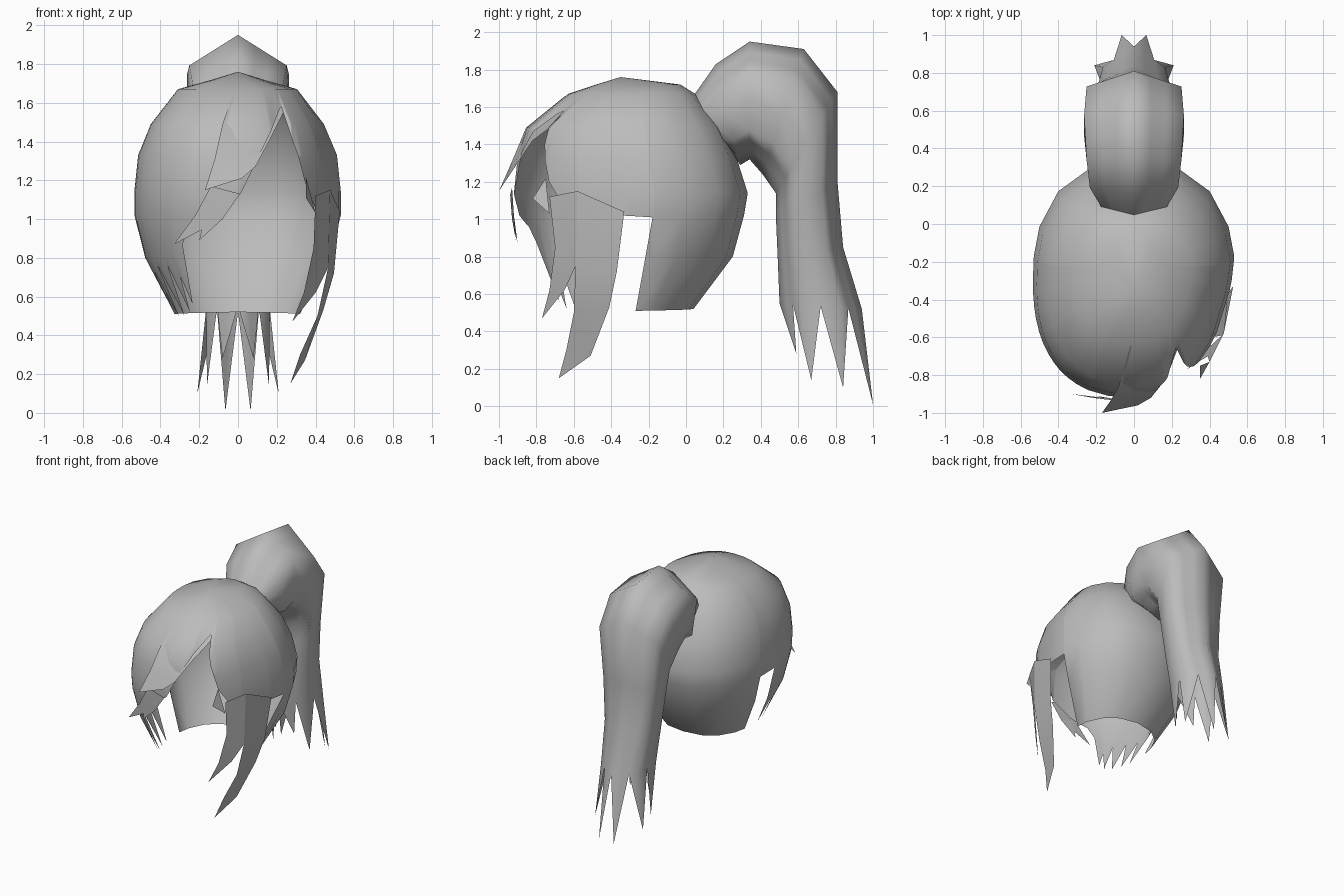
import bpy, bmesh, math

if "Cube" in bpy.data.objects:
    bpy.data.objects.remove(bpy.data.objects["Cube"])

mat = bpy.data.materials.new("hair_grey")
mat.diffuse_color = (0.5, 0.5, 0.5, 1)
mat.use_nodes = True
mat.node_tree.nodes["Principled BSDF"].inputs["Base Color"].default_value = mat.diffuse_color


def finish(name, bm):
    """Weld, shade smooth and link a mesh part."""
    bmesh.ops.remove_doubles(bm, verts=bm.verts, dist=0.0005)
    bmesh.ops.recalc_face_normals(bm, faces=bm.faces)
    me = bpy.data.meshes.new(name)
    bm.to_mesh(me)
    bm.free()
    me.materials.append(mat)
    for p in me.polygons:
        p.use_smooth = True
    ob = bpy.data.objects.new(name, me)
    bpy.context.collection.objects.link(ob)
    return ob


def lerp_table(table, t):
    """Piecewise linear lookup; the first column is the ascending key."""
    if t <= table[0][0]:
        return table[0][1:]
    for a, b in zip(table, table[1:]):
        if t <= b[0]:
            f = (t - a[0]) / (b[0] - a[0])
            return [p + (q - p) * f for p, q in zip(a[1:], b[1:])]
    return table[-1][1:]


# Cap cross-sections: height, half width, front y, back y
SECTIONS = [
    (0.45, 0.30, -0.70, -0.01), (0.52, 0.335, -0.73, 0.04), (0.80, 0.48, -0.85, 0.25),
    (1.02, 0.535, -0.90, 0.31), (1.14, 0.535, -0.92, 0.33), (1.33, 0.515, -0.90, 0.27),
    (1.49, 0.45, -0.85, 0.20), (1.67, 0.31, -0.63, 0.05), (1.72, 0.13, -0.48, -0.03),
    (1.76, 0.0, -0.35, -0.35)]

# Hairline: angle from the front (positive to the right), lower edge height
HAIRLINE = [
    (-180, 0.52), (-98.5, 0.51), (-98, 1.01), (-87, 1.02), (-85, 0.75), (-80, 0.5),
    (-75, 0.74), (-68, 0.5), (-62, 0.76), (-55, 0.5), (-49, 0.76), (-44, 0.52),
    (-40, 0.70), (-37, 0.56), (-31, 0.87), (-25, 0.96), (-11, 1.02), (1, 1.13),
    (14, 1.35), (25, 1.47), (36, 1.56), (40, 1.58), (42, 1.4), (49, 1.2), (60, 1.04),
    (68, 1.0), (87, 1.02), (98, 1.01), (98.5, 0.51), (180, 0.52)]


def cap_point(deg, z):
    hw, yf, yb = lerp_table(SECTIONS, z)
    s, c = math.sin(math.radians(deg)), math.cos(math.radians(deg))
    e = 2 / 2.4
    x = hw * math.copysign(abs(s) ** e, s)
    y = (yf + yb) / 2 - (yb - yf) / 2 * math.copysign(abs(c) ** e, c)
    if x > 0 and y < -0.2:  # the right front is combed inwards
        x *= 1 - 0.34 * (-0.2 - y)
    return (x, y, z)


# Scalp cap with the face opening, ear notches and jagged side locks
bm = bmesh.new()
angles = sorted({a for a, _ in HAIRLINE} | {i * 22.5 for i in range(-8, 9)})
grid = []
for a in angles:
    low = lerp_table(HAIRLINE, a)[0]
    grid.append([bm.verts.new(cap_point(a, max(s[0], low))) for s in SECTIONS])
for c0, c1 in zip(grid, grid[1:]):
    for i in range(len(SECTIONS) - 1):
        if (c0[i].co - c0[i + 1].co).length + (c1[i].co - c1[i + 1].co).length > 1e-5:
            bm.faces.new((c0[i], c1[i], c1[i + 1], c0[i + 1]))
finish("scalp_cap", bm)

# Ponytail rings: outer y, z, inner y, z, half width (six-cornered section)
RINGS = [
    (0.04, 1.66, 0.24, 1.36, 0.20), (0.16, 1.83, 0.29, 1.29, 0.27),
    (0.34, 1.95, 0.34, 1.32, 0.29), (0.63, 1.91, 0.41, 1.24, 0.305),
    (0.81, 1.68, 0.48, 1.14, 0.29), (0.81, 1.20, 0.48, 1.03, 0.25),
    (0.84, 0.85, 0.49, 0.80, 0.215), (0.94, 0.52, 0.50, 0.55, 0.19)]
HALF = [0, 20, 40, 60, 90, 120, 140, 160]
ANGLES = HALF + [a + 180 for a in (0, 20, 40, 60, 90, 120, 140, 160)]
SIDES = len(ANGLES)
bm = bmesh.new()
loops = []
for oy, oz, iy, iz, hw in RINGS:
    loop = []
    for a in ANGLES:
        r = math.cos(math.radians(30)) / math.cos(math.radians(a % 60 - 30))
        t = math.radians(a)
        f = (1 + r * math.cos(t)) / 2
        loop.append(bm.verts.new((hw * r * math.sin(t), iy + (oy - iy) * f, iz + (oz - iz) * f)))
    loops.append(loop)
for l0, l1 in zip(loops, loops[1:]):
    for k in range(SIDES):
        n = (k + 1) % SIDES
        bm.faces.new((l0[k], l0[n], l1[n], l1[k]))
# Pointed ends, mirrored left and right
TIPS = [(0.065, 1.0, 0.01), (0.21, 0.84, 0.10), (0.16, 0.67, 0.14), (0.08, 0.59, 0.28)]
for j in range(SIDES // 2):
    x, y, z = TIPS[j] if j < 4 else TIPS[7 - j]
    tip = bm.verts.new((x if j < 4 else -x, y, z))
    a, b, c = (loops[-1][(2 * j + i) % SIDES] for i in range(3))
    bm.faces.new((a, b, tip))
    bm.faces.new((b, c, tip))
finish("ponytail", bm)


def strand(name, rows, tip=None):
    """Thin lock of hair: pairs of edge points, optionally ending in a tip."""
    bm = bmesh.new()
    pairs = [[bm.verts.new(p) for p in r] for r in rows]
    for (a, b), (c, d) in zip(pairs, pairs[1:]):
        bm.faces.new((a, b, d, c))
    if tip:
        bm.faces.new((*pairs[-1], bm.verts.new(tip)))
    finish(name, bm)


# Long lock in front of the right ear
strand("right_long_lock", [
    ((0.475, -0.58, 1.15), (0.525, -0.33, 1.04)), ((0.465, -0.59, 0.75), (0.495, -0.37, 0.72)),
    ((0.41, -0.60, 0.50), (0.44, -0.41, 0.53)), ((0.32, -0.64, 0.30), (0.345, -0.51, 0.27))],
    (0.27, -0.68, 0.15))
# Shorter lock beside the face
strand("right_short_lock", [
    ((0.40, -0.73, 1.12), (0.475, -0.58, 1.15)), ((0.39, -0.70, 0.85), (0.465, -0.59, 0.75)),
    ((0.34, -0.73, 0.62), (0.40, -0.65, 0.62))], (0.28, -0.77, 0.47))
strand("right_cheek_wisp", [((0.35, -0.75, 1.22), (0.40, -0.73, 1.03))], (0.35, -0.82, 1.11))
# Swept fringe over the forehead
strand("fringe_sweep", [
    ((-0.02, -0.645, 1.66), (0.25, -0.61, 1.58)), ((-0.08, -0.855, 1.49), (0.17, -0.82, 1.42)),
    ((-0.12, -0.93, 1.31), (0.09, -0.92, 1.27)), ((-0.17, -1.0, 1.15), (0.02, -0.96, 1.21))])
strand("fringe_lower", [
    ((-0.14, -0.93, 1.17), (0.01, -0.94, 1.13)), ((-0.22, -0.92, 1.02), (-0.08, -0.93, 1.0))],
    (-0.33, -0.90, 0.87))
strand("fringe_wisp", [((-0.17, -0.92, 1.03), (-0.08, -0.93, 1.0))], (-0.20, -0.91, 0.89))
